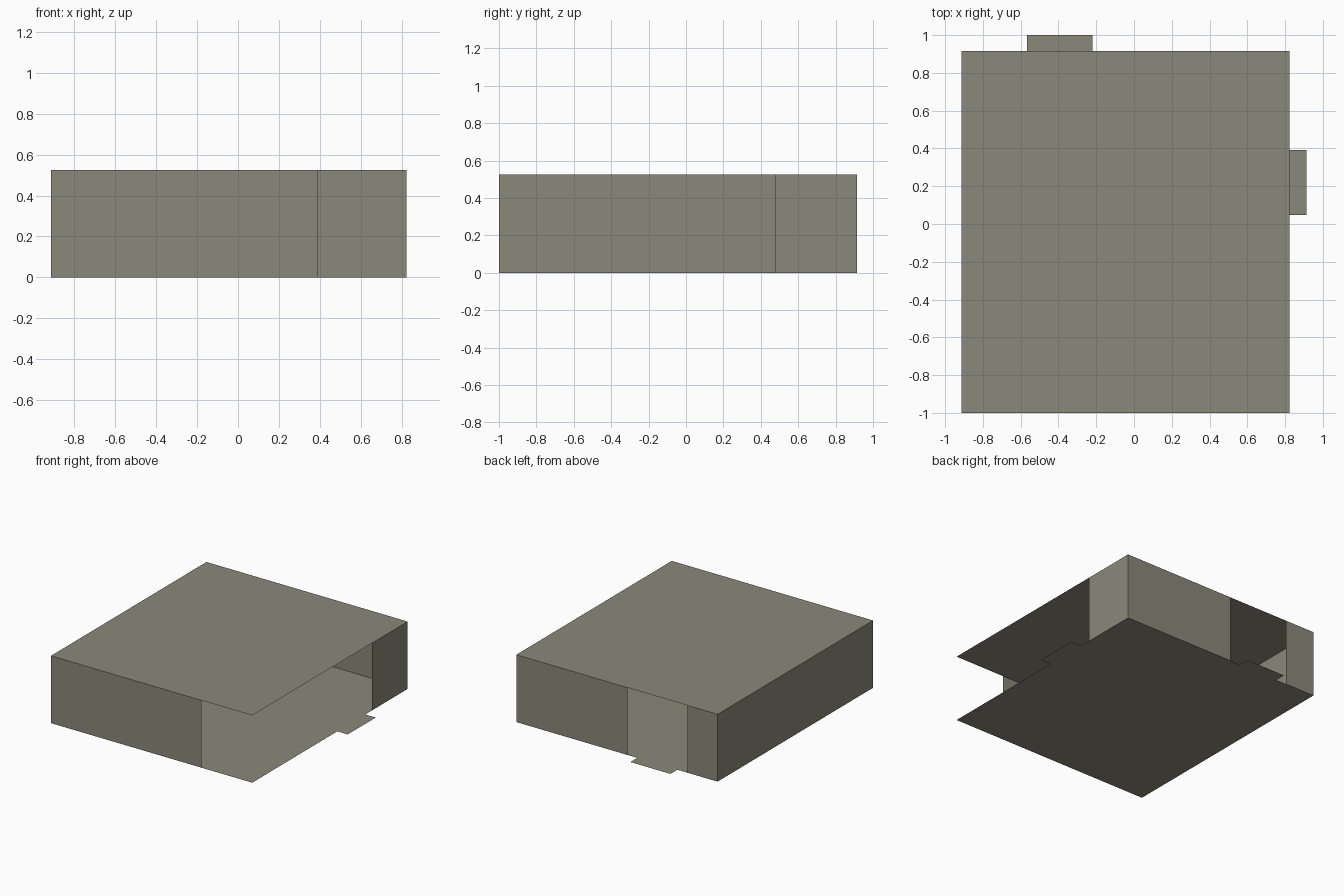
import bpy

if "Cube" in bpy.data.objects:
    bpy.data.objects.remove(bpy.data.objects["Cube"])

# room extents
X0, X1 = -0.913, 0.823
Y0, Y1 = -1.0, 0.915
H = 0.525

mat = bpy.data.materials.new("warm grey")
mat.diffuse_color = (0.254, 0.250, 0.195, 1.0)
mat.use_nodes = True
mat.node_tree.nodes["Principled BSDF"].inputs["Base Color"].default_value = mat.diffuse_color


def sheet(name, pts):
    """Single flat thin-sheet polygon."""
    me = bpy.data.meshes.new(name)
    me.from_pydata(pts, [], [range(len(pts))])
    me.materials.append(mat)
    ob = bpy.data.objects.new(name, me)
    bpy.context.collection.objects.link(ob)
    return ob


def wall(name, a, b):
    """Full-height wall from a to b, outside on the right-hand side."""
    return sheet(name, [(*a, 0), (*b, 0), (*b, H), (*a, H)])


# ceiling
sheet("ceiling", [(X0, Y0, H), (X1, Y0, H), (X1, Y1, H), (X0, Y1, H)])

# floor with the two threshold tabs
sheet("floor", [(x, y, 0) for x, y in [
    (X0, Y0), (X1, Y0),
    (X1, 0.048), (0.913, 0.048), (0.913, 0.393), (X1, 0.393),
    (X1, Y1),
    (-0.22, Y1), (-0.22, 1.0), (-0.566, 1.0), (-0.566, Y1),
    (X0, Y1)]])

# walls, leaving the open front right corner and the back doorway
wall("front_wall", (X0, Y0), (0.387, Y0))
wall("right_wall", (X1, 0.478), (X1, Y1))
wall("back_wall_long", (X1, Y1), (-0.136, Y1))
wall("back_wall_short", (-0.655, Y1), (X0, Y1))
wall("left_wall", (X0, Y1), (X0, Y0))
